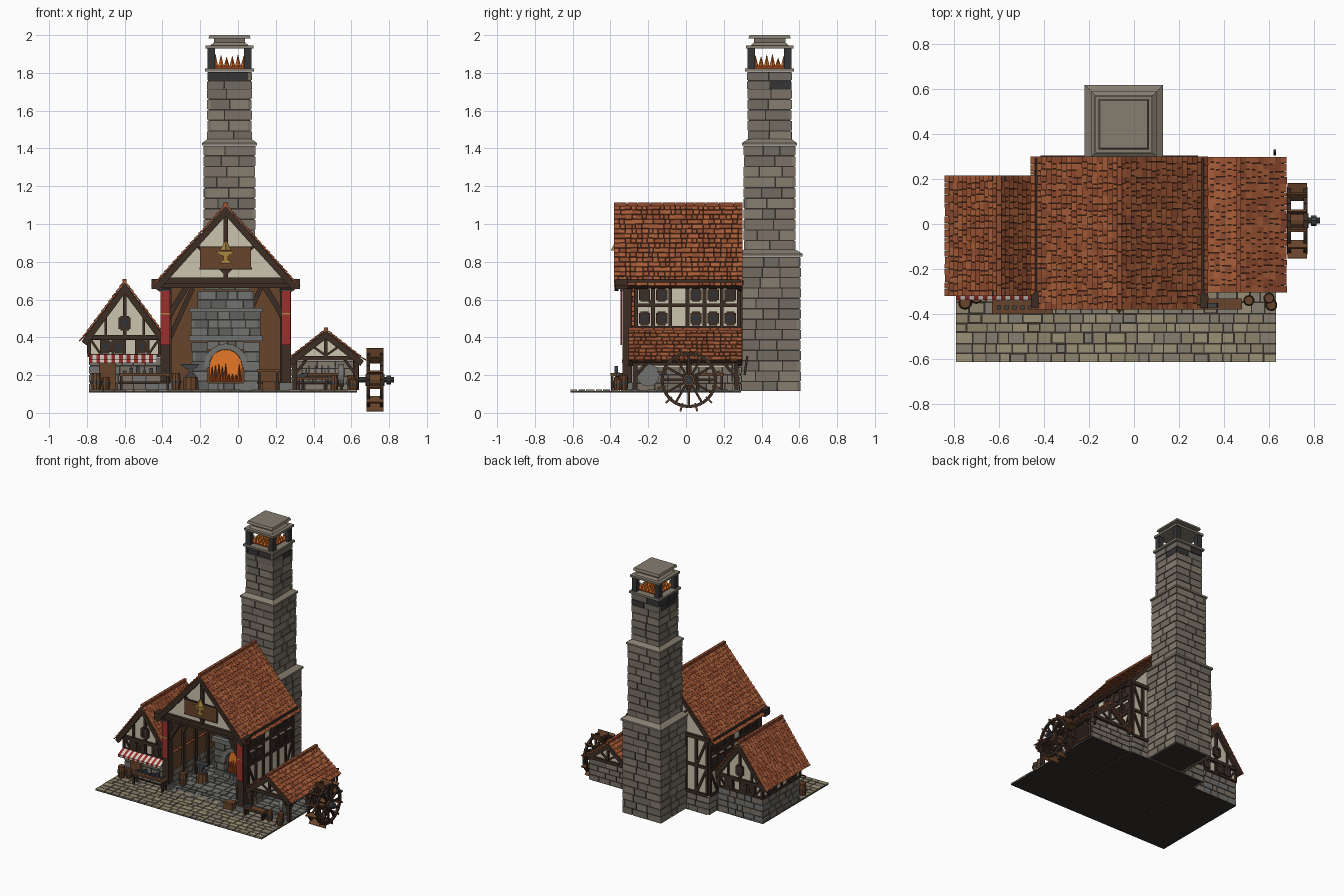
import bpy, bmesh, random
from math import pi, sin, cos
from mathutils import Vector as V, Matrix as M

if "Cube" in bpy.data.objects:
    bpy.data.objects.remove(bpy.data.objects["Cube"])

random.seed(4)
COL = dict(plaster=(.6, .55, .42), timber=(.045, .026, .018), wood=(.14, .058, .024), tile1=(.36, .095, .035),
           tile2=(.29, .075, .03), tile3=(.42, .12, .045), stone1=(.2, .17, .135), stone2=(.235, .205, .16),
           stone3=(.165, .145, .12), grey1=(.12, .12, .115), grey2=(.17, .17, .16), soot=(.035, .035, .037),
           mortar=(.035, .03, .026), pave1=(.33, .28, .18), pave2=(.27, .23, .15), red=(.33, .03, .025),
           white=(.7, .66, .6), fire=(.8, .19, .02), ember=(.35, .06, .01), iron=(.05, .055, .06),
           gold=(.4, .24, .05), glass=(.03, .035, .045))
MAT = {}
for k, c in COL.items():
    MAT[k] = bpy.data.materials.new(k)
    MAT[k].diffuse_color = (*c, 1)
TILES, STONES = ['tile1', 'tile2', 'tile3'], ['stone1', 'stone2', 'stone3', 'stone1']
GREYS, PAVES = ['grey1', 'grey2'], ['pave1', 'pave2', 'stone2']


class Part:
    def __init__(self, name):
        self.name, self.bm, self.mats = name, bmesh.new(), []

    def paint(self, faces, mat):
        if mat not in self.mats:
            self.mats.append(mat)
        for f in faces:
            f.material_index = self.mats.index(mat)

    def cube(self, matrix, mat):
        r = bmesh.ops.create_cube(self.bm, size=1, matrix=matrix)
        self.paint({f for v in r['verts'] for f in v.link_faces}, mat)

    def box(self, lo, hi, mat):
        lo, hi = V(lo), V(hi)
        self.cube(M.Translation((lo + hi) / 2) @ M.Diagonal((*(hi - lo), 1)), mat)

    def beam(self, a, b, w, mat='timber', d=None):
        a, b = V(a), V(b)
        q = (b - a).to_track_quat('Z', 'Y').to_matrix().to_4x4()
        self.cube(M.Translation((a + b) / 2) @ q @ M.Diagonal((w, d or w, (b - a).length, 1)), mat)

    def cone(self, a, b, r1, r2, n, mat, turn=0):
        a, b = V(a), V(b)
        q = (b - a).to_track_quat('Z', 'Y').to_matrix().to_4x4()
        r = bmesh.ops.create_cone(self.bm, cap_ends=True, segments=n, radius1=r1, radius2=r2, depth=(b - a).length,
                                  matrix=M.Translation((a + b) / 2) @ q @ M.Rotation(turn, 4, 'Z'))
        self.paint({f for v in r['verts'] for f in v.link_faces}, mat)

    def prism(self, pts, y0, y1, mat):
        f = self.bm.faces.new([self.bm.verts.new((x, y0, z)) for x, z in pts])
        r = bmesh.ops.extrude_face_region(self.bm, geom=[f])['geom']
        vs = [g for g in r if isinstance(g, bmesh.types.BMVert)]
        bmesh.ops.translate(self.bm, vec=(0, y1 - y0, 0), verts=vs)
        fs = {f for v in vs for f in v.link_faces} | {f}
        bmesh.ops.recalc_face_normals(self.bm, faces=list(fs))
        self.paint(fs, mat)

    def done(self):
        me = bpy.data.meshes.new(self.name)
        self.bm.to_mesh(me)
        for m in self.mats:
            me.materials.append(MAT[m])
        bpy.context.collection.objects.link(bpy.data.objects.new(self.name, me))


def split(a, b, step, gap=.007):
    n = max(1, round((b - a) / step))
    cuts = [a] + [a + (b - a) * (i + random.uniform(-.25, .25)) / n for i in range(1, n)] + [b]
    return [(p + gap / 2 * (p > a), q - gap / 2 * (q < b)) for p, q in zip(cuts, cuts[1:])]


# coursed stone block: dark core with separate stones on four sides
def masonry(p, lo, hi, course=.06, length=.1, mats=STONES):
    e = .006
    p.box([v + e for v in lo], [v - e for v in hi], 'mortar')
    n = max(1, round((hi[2] - lo[2]) / course))
    h = (hi[2] - lo[2]) / n
    for i in range(n):
        z0, z1 = lo[2] + i * h, lo[2] + (i + 1) * h - .007
        for ax in (0, 1):
            t = min(.02, (hi[1 - ax] - lo[1 - ax]) / 2)
            cut = min(.02, (hi[ax] - lo[ax]) / 3) if (i + ax) % 2 else 0
            for s in (0, 1):
                for a, b in split(lo[ax] + cut, hi[ax] - cut, length):
                    j = random.uniform(0, .003)
                    c0, c1 = (lo[1 - ax] + j, lo[1 - ax] + t) if s == 0 else (hi[1 - ax] - t, hi[1 - ax] - j)
                    l, u = ([a, c0], [b, c1]) if ax == 0 else ([c0, a], [c1, b])
                    p.box(l + [z0], u + [z1], random.choice(mats))


def paving(name, x0, x1, y0, y1, step, mats):
    p = Part(name)
    p.box((x0, y0, .108), (x1, y1, .116), 'mortar')
    for a, b in split(y0, y1, step, .006):
        for c, d in split(x0, x1, step * 1.3, .006):
            p.box((c, a, .112), (d, b, random.uniform(.12, .123)), random.choice(mats))
    p.done()


# tiled gable roof with overlapping rows, ridge caps and verge boards
def roof(name, rx, rz, half, ez, y0, y1, rows, tw):
    p = Part(name)
    for s in (-1, 1):
        top, low = V((rx, 0, rz - .012)), V((rx + s * half, 0, ez - .005))
        u = (low - top).normalized()
        n = V((-u.z * s, 0, u.x * s))
        ln = (low - top).length
        y = V((0, 1, 0))

        def slab(d, ya, yb, l, off, tilt, th, mat):
            c = top + u * d + n * off + y * (ya + yb) / 2
            uu = (u + n * tilt).normalized()
            nn = uu.cross(y) if uu.cross(y).z > 0 else y.cross(uu)
            m = M((uu, y if uu.cross(y).dot(nn) > 0 else -y, nn)).transposed().to_4x4()
            p.cube(M.Translation(c) @ m @ M.Diagonal((l, yb - ya, th, 1)), mat)
        slab(ln / 2, y0 + .004, y1 - .004, ln - .006, -.012, 0, .016, 'timber')
        for r in range(rows):
            for a, b in split(y0, y1, tw, .002):
                l = ln / rows * 1.25
                slab((r + .5) * ln / rows + random.uniform(-.003, .001), a, b, l, .003, .16, .007, random.choice(TILES))
        for yy in (y0 + .012, y1 - .012):
            slab(ln / 2, yy - .011, yy + .011, ln, -.022, 0, .03, 'timber')
    for a, b in split(y0, y1, .06, .003):
        p.beam((rx, a, rz - .008), (rx, b, rz - .008), .022, 'tile2')
    p.done()


# window on a wall facing along axis 0 (x) or 1 (y)
def window(p, c, ax, w, h):
    c, u, z = V(c), V((ax, 1 - ax, 0)) * w / 2, V((0, 0, h / 2))
    p.beam(c - z, c + z, w if ax else .012, 'glass', .012 if ax else w)
    for s in (-1, 0, 1):
        t = .011 if s else .005
        p.beam(c + u * s - z, c + u * s + z, t + .007)
        if s:
            p.beam(c + z * s - u, c + z * s + u, t + .007)


# timber studs, rails and diagonals on a flat wall
def framing(p, a, b, z0, z1, n, w=.02, diag=True):
    a, b = V((*a, 0)), V((*b, 0))
    at = lambda t, z: a.lerp(b, t) + V((0, 0, z))
    for z in (z0, z1):
        p.beam(at(0, z), at(1, z), w)
    for i in range(n + 1):
        p.beam(at(i / n, z0), at(i / n, z1), w)
    if diag:
        p.beam(at(0, z1), at(1 / n, z0), w * .8)
        p.beam(at(1, z1), at(1 - 1 / n, z0), w * .8)


def gable(p, x, half, z0, z1, y, sgn, w=.02, struts=1):
    p.prism([(x - half, z0), (x + half, z0), (x, z1)], y, y - sgn * .02, 'plaster')
    f = y + sgn * .004
    p.beam((x - half, f, z0), (x + half, f, z0), w * 1.4)
    p.beam((x, f, z0), (x, f, z1), w)
    for s in (-1, 1):
        p.beam((x + s * half, f, z0), (x, f, z1), w)
        if struts:
            p.beam((x, f, z0 + (z1 - z0) * .1), (x + s * half * .45, f, z0 + (z1 - z0) * .52), w * .7)


# ground
paving('front_paving', -.79, .63, -.612, -.3, .047, PAVES)
paving('hall_floor', -.38, .27, -.33, .29, .05, GREYS)
paving('house_floor', -.79, -.39, -.3, .19, .06, GREYS)
paving('shed_floor', .28, .63, -.3, .28, .05, GREYS)

# chimney
p = Part('chimney')
cx, cy = -.045, .4425
stack = lambda h, z0, z1, c=.057: masonry(p, (cx - h, cy - h, z0), (cx + h, cy + h, z1), c, .11)
ledge = lambda h1, h2, z0, z1, m='stone2': p.cone((cx, cy, z0), (cx, cy, z1), h1 * 2 ** .5, h2 * 2 ** .5, 4, m, pi / 4)
stack(.165, .115, .83)
ledge(.174, .174, .828, .842)
ledge(.174, .136, .842, .865)
stack(.138, .86, 1.42)
ledge(.146, .146, 1.415, 1.428)
ledge(.146, .116, 1.428, 1.45)
stack(.118, 1.44, 1.72)
masonry(p, (cx - .119, cy - .119, 1.715), (cx + .119, cy + .119, 1.81), .05, .1, ['soot', 'soot', 'stone3'])
ledge(.13, .13, 1.808, 1.824)
for sx in (-1, 1):
    for sy in (-1, 1):
        p.beam((cx + sx * .097, cy + sy * .097, 1.82), (cx + sx * .097, cy + sy * .097, 1.935), .04, 'soot')
ledge(.126, .126, 1.93, 1.946)
ledge(.1, .085, 1.946, 1.96)
ledge(.083, .083, 1.96, 1.985, 'stone3')
ledge(.112, .106, 1.982, 2.0)
p.done()
p = Part('chimney_fire')
p.box((cx - .08, cy - .08, 1.82), (cx + .08, cy + .08, 1.838), 'ember')
for i in range(36):
    x, y = cx + (i % 6 - 2.5) * .03, cy + (i // 6 - 2.5) * .03
    p.cone((x, y, 1.835), (x, y, random.uniform(1.86, 1.9)), .015, .001, 4, 'fire')
p.done()

# main hall walls
HX = -.065
p = Part('hall_walls')
for s in (-1, 1):
    x = HX + s * .32
    masonry(p, (x - .022, -.27, .115), (x + .022, .295, .25), .045, .08)
    p.box((x - .008, -.27, .24), (x + .015, .285, .69), 'plaster') if s > 0 else p.box((x - .015, -.27, .24), (x + .008, .285, .69), 'plaster')
    p.box((x - s * .01 - .006, -.27, .24), (x - s * .01 + .006, .27, .69), 'wood')
    f = x + s * .016
    framing(p, (f, -.265), (f, .28), .26, .45, 6)
    framing(p, (f, -.265), (f, .28), .45, .57, 6, diag=False)
    framing(p, (f, -.265), (f, .28), .57, .68, 6)
    for k in range(6):
        for z in (.5, .625):
            if k != 2:
                window(p, (f, -.22 + k * .091, z), 0, .042, .055)
    for y in (-.15, .0, .15):
        p.beam((x - s * .02, y, .12), (x - s * .02, y, .68), .025)
        p.beam((x - s * .02, y, .5), (HX + s * .2, y, .69), .02)
masonry(p, (HX - .33, .255, .115), (HX + .33, .297, .25), .045, .09)
p.box((HX - .32, .265, .24), (HX + .32, .287, .7), 'plaster')
p.box((HX - .31, .255, .12), (HX + .31, .266, .7), 'wood')
framing(p, (HX - .32, .29), (HX + .32, .29), .26, .47, 7)
framing(p, (HX - .32, .29), (HX + .32, .29), .47, .69, 7)
for x in (-.24, .12):
    p.beam((x - .12, .25, .4), (x, .25, .66), .025)
gable(p, HX, .35, .69, 1.065, .286, 1)
p.done()

# hall front: gable, tie beam, posts, banners, braces
p = Part('hall_front')
gable(p, HX, .35, .7, 1.07, -.335, -1, .024)
for s in (-1, 1):
    x = HX + s * .32
    for y in (-.31,):
        p.beam((x, y, .12), (x, y, .69), .05)
        p.box((x - .035, y - .035, .115), (x + .035, y + .035, .16), 'grey2')
    p.beam((x - s * .01, -.31, .5), (HX + s * .2, -.31, .68), .03)
    p.beam((x + s * .04, -.35, .69), (x + s * .04, .29, .69), .03)
    p.box((x - .024, -.346, .36), (x + .024, -.338, .65), 'red')
    p.box((x - .024, -.348, .52), (x + .024, -.34, .53), 'gold')
    p.cone((x - .034, -.343, .65), (x + .034, -.343, .65), .007, .007, 6, 'iron')
    p.box((x + s * .055 - .017, -.372, .655), (x + s * .055 + .017, -.31, .71), 'timber')
p.beam((HX - .38, -.325, .685), (HX + .38, -.325, .685), .045)
p.done()
p = Part('hanging_sign')
p.box((-.2, -.365, .765), (.07, -.345, .875), 'wood')
for z in (.765, .875):
    p.beam((-.205, -.36, z), (.075, -.36, z), .01)
anvil = [(-.03, 0), (.03, 0), (.022, .014), (.01, .022), (.012, .04), (.035, .052), (.045, .068), (-.055, .068), (-.03, .046), (-.012, .04), (-.01, .022), (-.022, .014)]
p.prism([(HX + a, .79 + b) for a, b in anvil], -.373, -.364, 'gold')
p.cone((HX, -.368, .86), (HX, -.368, .915), .03, .003, 4, 'gold')
p.done()
roof('hall_roof', HX, 1.11, .385, .675, -.38, .3, 17, .03)

# forge inside the hall
p = Part('forge_hearth')
fx = -.065
for a, b in ((-.245, -.16), (.03, .115)):
    masonry(p, (a, .06, .12), (b, .27, .38), .05, .06, GREYS)
masonry(p, (-.16, .05, .12), (.03, .27, .165), .045, .05, GREYS)
masonry(p, (-.16, .075, .335), (.03, .27, .385), .05, .05, GREYS)
p.box((-.26, .045, .38), (.13, .27, .41), 'grey2')
masonry(p, (-.25, .08, .41), (.12, .27, .54), .045, .07, GREYS)
p.box((-.26, .06, .535), (.13, .27, .555), 'grey2')
masonry(p, (-.215, .12, .555), (.085, .27, .65), .045, .07, GREYS)
masonry(p, (-.18, .16, .65), (.06, .27, .9), .05, .07, GREYS)
arch = [(fx - .085, .165), (fx + .085, .165)] + [(fx + .085 * cos(i * pi / 10), .25 + .085 * sin(i * pi / 10)) for i in range(11)]
p.prism(arch, .1, .2, 'fire')
for i in range(10):
    t = (i + .5) * pi / 10
    d = V((cos(t), 0, sin(t)))
    p.beam(V((fx, .07, .25)) + d * .085, V((fx, .07, .25)) + d * .115, .026, 'grey2', .05)
for i in range(9):
    x = fx - .072 + i * .018
    p.cone((x, .085, .165), (x, .085, random.uniform(.2, .26)), .012, .001, 4, 'ember')
p.done()

# left house
LX = -.6
p = Part('house_walls')
masonry(p, (-.79, -.26, .115), (-.4, .19, .3), .045, .075, ['stone1', 'grey2', 'stone3'])
p.box((-.785, -.265, .295), (-.4, .185, .4), 'plaster')
for y, s in ((-.27, -1), (.19, 1)):
    framing(p, (-.785, y), (-.415, y), .305, .395, 6, .016)
    gable(p, LX, .205, .4, .675, y, s, .018, 0)
    window(p, (LX, y + s * .01, .475), 1, .045, .06)
    for x in (-.63, -.51, -.7):
        window(p, (x, y + s * .006, .35), 1, .042, .055)
    p.beam((-.7, y + s * .006, .41), (-.7, y + s * .006, .53), .013)
    p.beam((-.5, y + s * .006, .41), (-.5, y + s * .006, .53), .013)
framing(p, (-.788, -.265), (-.788, .185), .305, .4, 6, .016)
for y in (-.15, .075):
    window(p, (-.79, y, .35), 0, .045, .06)
p.box((-.735, -.272, .12), (-.645, -.255, .27), 'wood')
p.done()
roof('house_roof', LX, .705, .232, .385, -.32, .215, 12, .03)
p = Part('striped_awning')
for i in range(18):
    x = -.78 + i * .02
    m = 'white' if i % 2 else 'red'
    p.beam((x, -.27, .31), (x, -.335, .28), .02, m, .006)
    p.box((x - .01, -.338, .264), (x + .01, -.334, .282), m)
p.done()


# small props
def bench(name, x0, x1, y0, y1, h):
    p = Part(name)
    p.box((x0, y0, h - .014), (x1, y1, h), 'wood')
    for x in (x0 + .012, x1 - .012):
        for y in (y0 + .01, y1 - .01):
            p.beam((x, y, .12), (x, y, h - .01), .014)
    p.beam((x0, (y0 + y1) / 2, .16), (x1, (y0 + y1) / 2, .16), .01)
    p.done()


bench('shop_counter', -.63, -.36, -.4, -.34, .21)
bench('work_bench', .31, .48, -.38, -.33, .19)
bench('shed_table', .33, .56, .05, .2, .21)
bench('hall_table', .1, .22, -.18, .0, .23)
p = Part('barrels_and_tools')
for x, y, r, h in ((-.75, -.35, .03, .09), (-.7, -.33, .024, .07), (.51, -.34, .024, .08), (.61, -.36, .026, .06), (-.33, -.2, .03, .09), (.6, -.33, .025, .08)):
    z = .12 + h / 2
    p.cone((x, y, .12), (x, y, z), r * .8, r, 10, 'wood')
    p.cone((x, y, z), (x, y, .12 + h), r, r * .8, 10, 'wood')
    p.cone((x, y, z - .006), (x, y, z + .006), r * 1.05, r * 1.05, 10, 'iron')
for i in range(7):
    p.beam((-.6 + i * .035, -.37, .21), (-.6 + i * .035, -.37, .225 + i % 3 * .012), .018, 'iron')
    p.beam((.34 + i * .035, .245, .17), (.34 + i * .035, .245, .25), .01, 'iron')
p.cone((-.25, -.08, .12), (-.25, -.08, .19), .045, .04, 10, 'wood')
p.prism([(-.25 + a, .19 + b) for a, b in anvil], -.1, -.06, 'iron')
p.cone((.53, -.2, .2), (.56, -.2, .2), .06, .06, 16, 'grey2')
p.beam((.31, -.36, .19), (.37, -.36, .205), .02, 'iron')
p.box((.13, -.36, .12), (.2, -.3, .17), 'wood')
p.done()

# right shed
SX = .465
p = Part('shed_frame')
masonry(p, (.28, .245, .115), (.63, .285, .28), .045, .09)
for y, s in ((-.275, -1), (.28, 1)):
    gable(p, SX, .18, .29, .425, y, s, .017)
for x in (.3, .625):
    for y in (-.27, .265):
        p.beam((x, y, .12), (x, y, .29), .024)
        p.beam((x, y - (.08 if y > 0 else -.08), .28), (x, y, .19), .015)
    p.beam((x, -.29, .28), (x, .29, .28), .022)
p.beam((.3, -.27, .2), (.36, -.27, .28), .015)
p.beam((.625, -.27, .2), (.565, -.27, .28), .015)
p.beam((.625, .015, .12), (.625, .015, .28), .03)
p.beam((.625, .31, .2), (.625, .325, .3), .012)
p.done()
roof('shed_roof', SX, .45, .205, .283, -.305, .297, 8, .03)

# water wheel
p = Part('water_wheel')
C = V((.725, .015, .175))
rad = lambda t, r: V((0, cos(t) * r, sin(t) * r))
for s in (-1, 1):
    o = C + V((s * .036, 0, 0))
    for i in range(24):
        p.beam(o + rad(i * pi / 12, .142), o + rad((i + 1) * pi / 12, .142), .018, 'timber', .016)
    for i in range(12):
        p.beam(o, o + rad(i * pi / 6, .14), .012)
for i in range(12):
    t = (i + .5) * pi / 6
    p.cube(M.Translation(C + rad(t, .15)) @ M.Rotation(t, 4, 'X') @ M.Diagonal((.088, .045, .01, 1)), 'wood')
p.cone(C - V((.1, 0, 0)), C + V((.1, 0, 0)), .014, .014, 10, 'iron')
p.cone(C - V((.05, 0, 0)), C + V((.05, 0, 0)), .032, .032, 12, 'wood')
p.cone(C + V((.06, 0, 0)), C + V((.085, 0, 0)), .024, .024, 10, 'iron')
p.done()

for m in bpy.data.materials:
    if m.users and not m.is_grease_pencil:
        m.use_nodes = True
        m.node_tree.nodes["Principled BSDF"].inputs["Base Color"].default_value = m.diffuse_color
